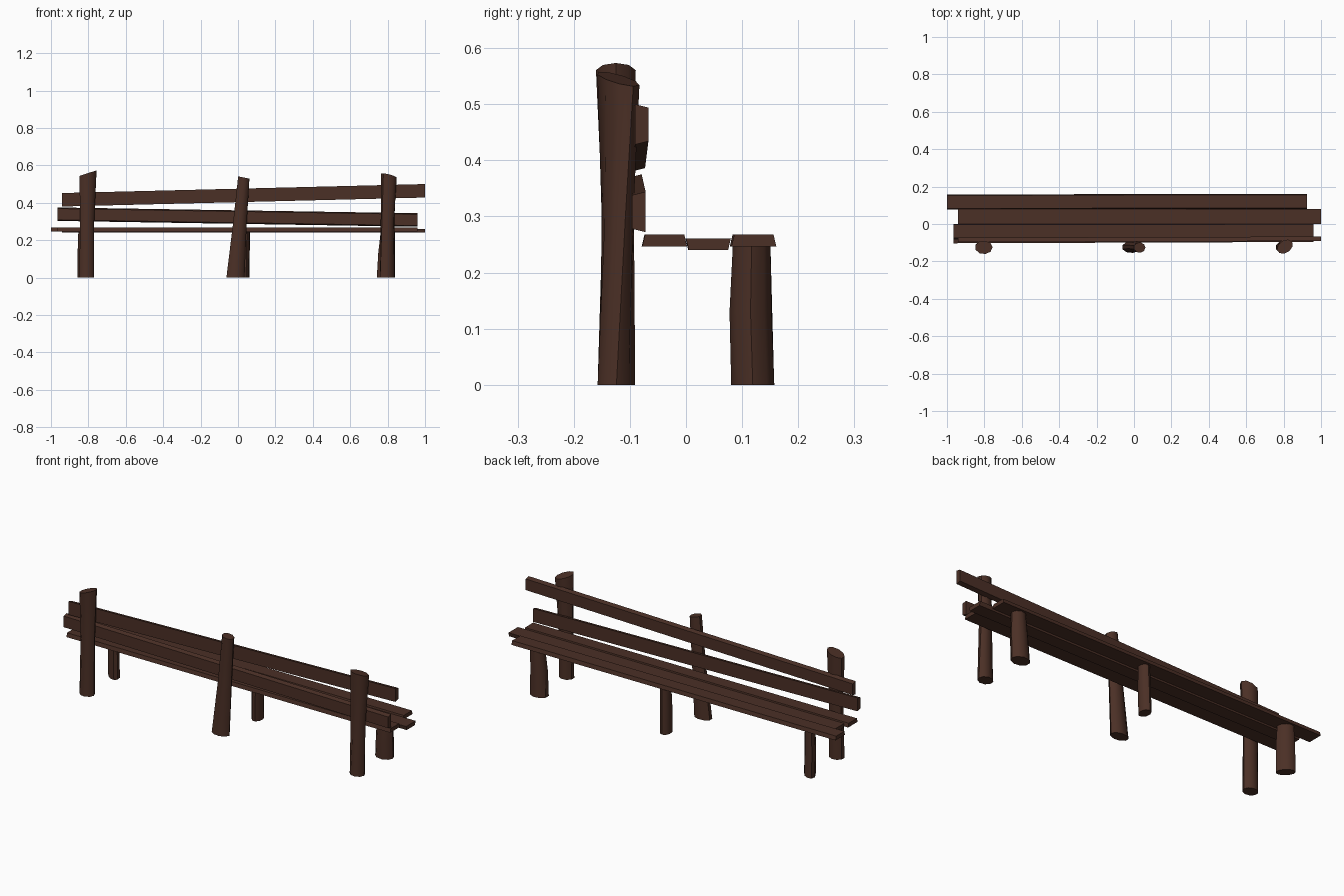
import bpy, bmesh, math
from mathutils import Vector

if "Cube" in bpy.data.objects:
    bpy.data.objects.remove(bpy.data.objects["Cube"])

wood = bpy.data.materials.new("dark brown wood")
wood.diffuse_color = (0.070, 0.029, 0.019, 1)
wood.use_nodes = True
wood.node_tree.nodes["Principled BSDF"].inputs["Base Color"].default_value = wood.diffuse_color


def finish(bm, name):
    bmesh.ops.recalc_face_normals(bm, faces=bm.faces)
    me = bpy.data.meshes.new(name)
    bm.to_mesh(me)
    bm.free()
    ob = bpy.data.objects.new(name, me)
    bpy.context.collection.objects.link(ob)
    me.materials.append(wood)
    bpy.context.view_layer.objects.active = ob
    ob.select_set(True)
    bpy.ops.object.shade_smooth_by_angle(angle=math.radians(46))
    ob.select_set(False)
    return ob


def loft(rings, name):
    """Skin a list of point rings and cap both ends."""
    bm = bmesh.new()
    vs = [[bm.verts.new(p) for p in r] for r in rings]
    n = len(vs[0])
    for a, b in zip(vs, vs[1:]):
        for i in range(n):
            j = (i + 1) % n
            bm.faces.new((a[i], a[j], b[j], b[i]))
    bm.faces.new(vs[0][::-1])
    bm.faces.new(vs[-1])
    return finish(bm, name)


def log(name, sections, slope=(0, 0), sides=9):
    """Upright log. Section: (x, y, z, long radius, short radius, angle in degrees)."""
    rings = []
    for k, (x, y, z, ra, rb, deg) in enumerate(sections):
        t = math.radians(deg)
        ring = []
        for i in range(sides):
            a = 2 * math.pi * i / sides
            u, v = ra * math.cos(a), rb * math.sin(a)
            dx = u * math.cos(t) - v * math.sin(t)
            dy = u * math.sin(t) + v * math.cos(t)
            dz = slope[0] * dx + slope[1] * dy if k == len(sections) - 1 else 0
            ring.append(Vector((x + dx, y + dy, z + dz)))
        rings.append(ring)
    return loft(rings, name)


def plank(name, left, right, profile):
    """Extrude a (y, z) profile from the left end centre to the right end centre."""
    loft([[Vector(c) + Vector((0, y, z)) for y, z in profile]
          for c in (left, right)], name)


# tall back posts
log("back_post_left", [(-0.81, -0.124, 0, 0.040, 0.034, 0),
                       (-0.808, -0.121, 0.3, 0.039, 0.028, 0),
                       (-0.803, -0.125, 0.558, 0.047, 0.036, 0)], (0.33, 0))
log("back_post_middle", [(-0.015, -0.124, 0, 0.050, 0.031, 0),
                         (0.008, -0.122, 0.28, 0.038, 0.027, 0),
                         (0.030, -0.126, 0.535, 0.031, 0.028, 0)], (-0.2, 0))
log("back_post_right", [(0.797, -0.124, 0, 0.040, 0.034, 0),
                        (0.800, -0.121, 0.3, 0.038, 0.028, 20),
                        (0.807, -0.121, 0.545, 0.047, 0.033, 35)], (-0.2, -0.2))

# short front legs
log("front_leg_left", [(-0.82, 0.119, 0, 0.047, 0.028, 135),
                       (-0.82, 0.116, 0.13, 0.046, 0.028, 135),
                       (-0.82, 0.117, 0.25, 0.040, 0.026, 135)])
log("front_leg_middle", [(0.034, 0.119, 0, 0.037, 0.027, 90),
                         (0.036, 0.116, 0.13, 0.037, 0.027, 90),
                         (0.039, 0.117, 0.25, 0.032, 0.026, 90)])
log("front_leg_right", [(0.789, 0.119, 0, 0.050, 0.039, 0),
                        (0.793, 0.115, 0.13, 0.046, 0.038, 0),
                        (0.800, 0.117, 0.25, 0.039, 0.034, 0)])

# seat planks, each with slanted long edges
h = 0.0105
wide_base = [(-0.040, -h), (0.040, -h), (0.035, h), (-0.035, h)]
wide_top = [(y, -z) for y, z in wide_base]
plank("seat_plank_rear", (-0.965, -0.039, 0.257), (0.96, -0.038, 0.257), wide_base)
plank("seat_plank_middle", (-0.94, 0.039, 0.2505), (1.0, 0.040, 0.2505), wide_top)
plank("seat_plank_front", (-1.0, 0.118, 0.257), (0.925, 0.121, 0.257), wide_base)

# crooked backrest rails
narrow_front = [(-0.012, -0.036), (0.012, -0.030), (0.012, 0.030), (-0.012, 0.036)]
wide_front = [(-y, z) for y, z in narrow_front]
plank("back_rail_upper", (-0.94, -0.085, 0.416), (1.0, -0.079, 0.464), narrow_front)
plank("back_rail_lower", (-0.965, -0.091, 0.339), (0.96, -0.084, 0.308), wide_front)
